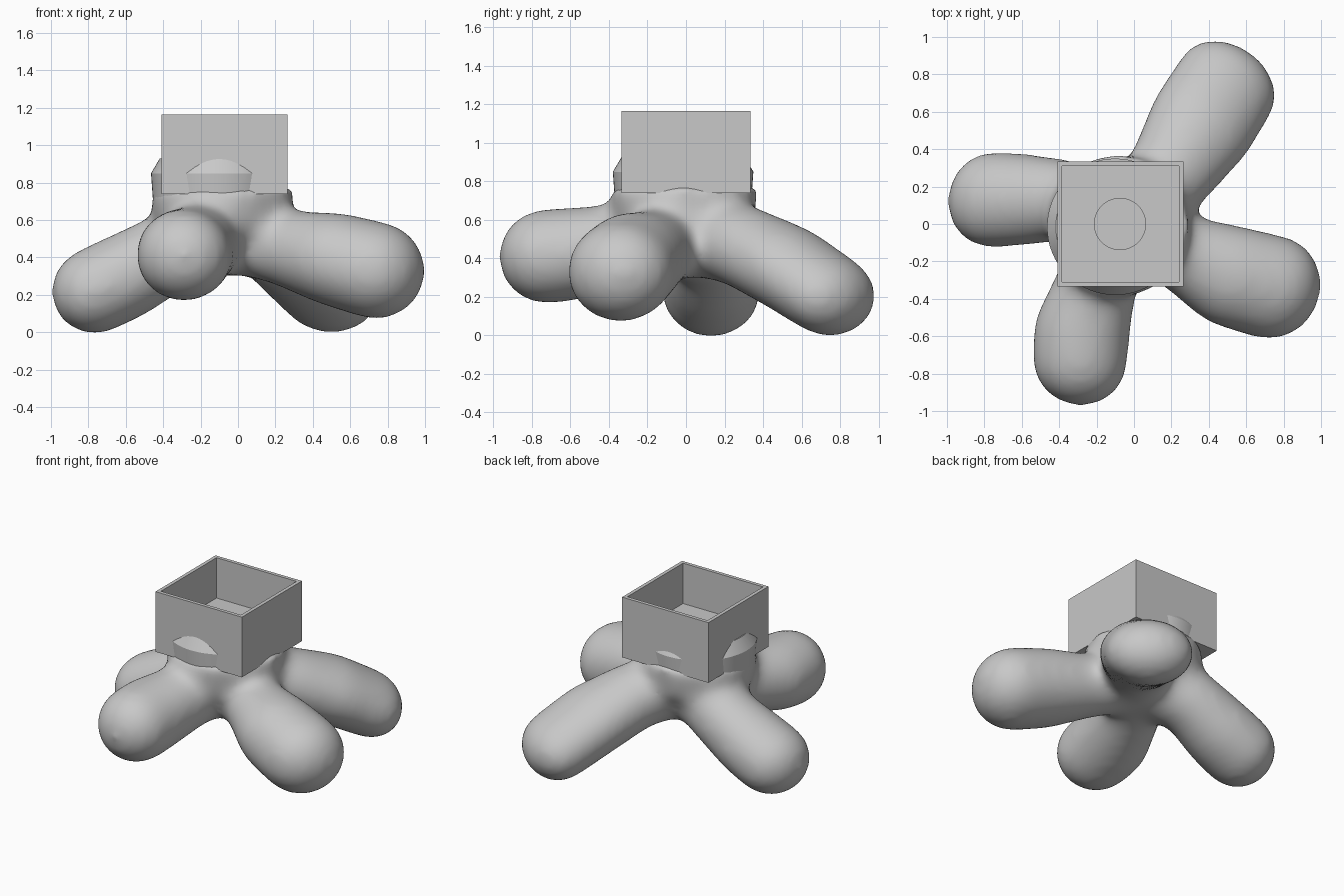
import bpy, bmesh, math
from mathutils import Matrix, Vector

if "Cube" in bpy.data.objects:
    bpy.data.objects.remove(bpy.data.objects["Cube"], do_unlink=True)

grey = bpy.data.materials.new("plain grey")
grey.use_nodes = True
grey.diffuse_color = (0.58, 0.58, 0.58, 1)
grey.node_tree.nodes["Principled BSDF"].inputs["Base Color"].default_value = grey.diffuse_color


def add_object(name, bm):
    mesh = bpy.data.meshes.new(name)
    bm.to_mesh(mesh)
    bm.free()
    mesh.materials.append(grey)
    obj = bpy.data.objects.new(name, mesh)
    bpy.context.collection.objects.link(obj)
    return obj


def apply_modifier(obj, modifier):
    bpy.context.view_layer.objects.active = obj
    bpy.ops.object.modifier_apply(modifier=modifier.name)


def box(name, low, high):
    bm = bmesh.new()
    low, high = Vector(low), Vector(high)
    matrix = Matrix.Translation((low + high) / 2) @ Matrix.Diagonal((*(high - low), 1))
    bmesh.ops.create_cube(bm, size=1, matrix=matrix)
    return add_object(name, bm)


def cone(bm, x, y, z1, z2, r1, r2):
    bmesh.ops.create_cone(bm, cap_ends=True, segments=64, radius1=r1, radius2=r2,
                          depth=z2 - z1, matrix=Matrix.Translation((x, y, (z1 + z2) / 2)))


def ball_points(x, y, z, r, width, turn, around=20, rings=11):
    """Points on a ball widened across the direction of its leg."""
    place = Matrix.Translation((x, y, z)) @ turn @ Matrix.Diagonal((r, r * width, r, 1))
    for j in range(rings):
        tilt = math.pi * (j + 0.5) / rings
        for i in range(around):
            a = math.tau * i / around
            yield place @ Vector((math.sin(tilt) * math.cos(a),
                                  math.sin(tilt) * math.sin(a), math.cos(tilt)))


def leg(bm, stations):
    """Wrap a skin around each neighbouring pair of (x, y, z, radius, width)."""
    first, last = stations[0], stations[-1]
    turn = Matrix.Rotation(math.atan2(last[1] - first[1], last[0] - first[0]), 4, "Z")
    for pair in zip(stations, stations[1:]):
        points = [bm.verts.new(p) for ball in pair for p in ball_points(*ball, turn)]
        hull = bmesh.ops.convex_hull(bm, input=points)
        inside = [v for v in hull["geom_interior"] if isinstance(v, bmesh.types.BMVert)]
        bmesh.ops.delete(bm, geom=inside, context="VERTS")


# Four legged body: wrapped balls and a flaring neck, fused and smoothed
bm = bmesh.new()
hub = (-0.03, 0, 0.52, 0.2, 1)
leg(bm, [hub, (-0.35, 0.13, 0.44, 0.215, 1), (-0.6, 0.13, 0.3, 0.235, 1.08),
         (-0.77, 0.13, 0.22, 0.235, 1.12)])
leg(bm, [hub, (-0.18, -0.25, 0.48, 0.21, 1), (-0.28, -0.58, 0.425, 0.245, 1.08),
         (-0.29, -0.73, 0.41, 0.25, 1.05)])
leg(bm, [hub, (0.25, -0.15, 0.45, 0.205, 1), (0.52, -0.28, 0.39, 0.255, 1.1),
         (0.74, -0.34, 0.33, 0.265, 1.09)])
leg(bm, [hub, (0.2, 0.28, 0.47, 0.215, 1.12), (0.36, 0.53, 0.35, 0.225, 1.32),
         (0.5, 0.75, 0.205, 0.215, 1.36)])
cone(bm, -0.07, 0, 0.34, 0.56, 0.2, 0.32)
cone(bm, -0.085, -0.01, 0.54, 0.78, 0.36, 0.39)
body = add_object("legged_body", bm)
remesh = body.modifiers.new("fuse", "REMESH")
remesh.mode = "VOXEL"
remesh.voxel_size = 0.025
apply_modifier(body, remesh)
soften = body.modifiers.new("soften", "SMOOTH")
soften.factor = 0.5
soften.iterations = 55
apply_modifier(body, soften)
body.data.shade_smooth()

# Round collar that swells out of the tray walls
bm = bmesh.new()
cone(bm, -0.1, -0.015, 0.71, 0.85, 0.355, 0.365)
collar = add_object("round_collar", bm)
bm = bmesh.new()
cone(bm, -0.1, -0.015, 0.85, 0.93, 0.365, 0.318)
shoulder = add_object("collar_shoulder", bm)

# Square open tray with a round recess in its floor
tray = box("square_tray", (-0.41, -0.335, 0.74), (0.265, 0.335, 1.165))
cavity = box("tray_cavity", (-0.385, -0.31, 0.88), (0.24, 0.31, 1.4))
bm = bmesh.new()
cone(bm, -0.075, 0, 0.82, 1.2, 0.137, 0.137)
recess = add_object("floor_recess", bm)
for cutter in (cavity, recess):
    cutter.hide_render = True
    for part in (tray, collar, shoulder):
        cut = part.modifiers.new("hollow", "BOOLEAN")
        cut.operation = "DIFFERENCE"
        cut.solver = "EXACT"
        cut.object = cutter
        apply_modifier(part, cut)
    bpy.data.objects.remove(cutter, do_unlink=True)
for part in (collar, shoulder):
    bpy.ops.object.select_all(action="DESELECT")
    part.select_set(True)
    bpy.context.view_layer.objects.active = part
    bpy.ops.object.shade_smooth_by_angle(angle=math.radians(30))
